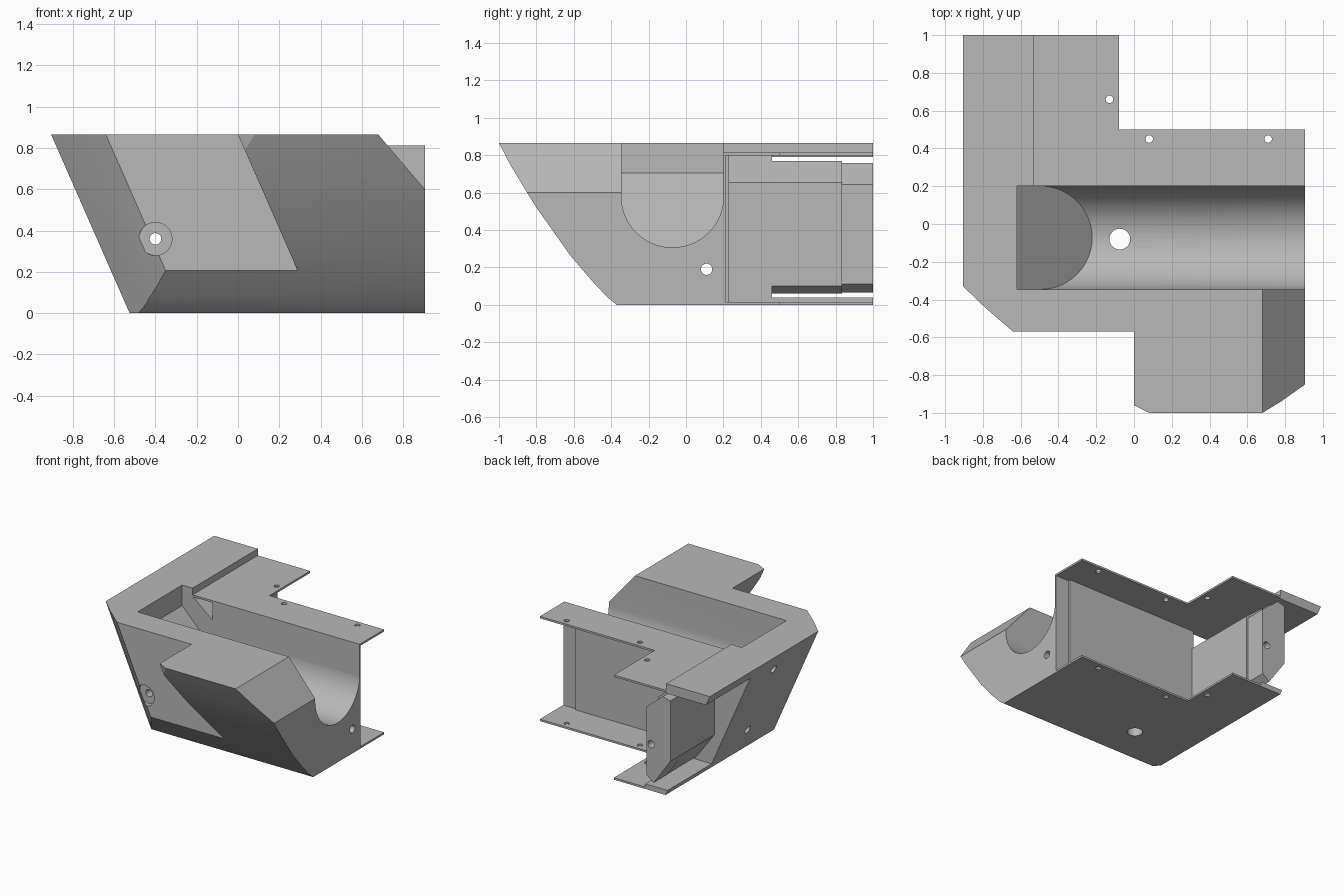
import bpy, bmesh, math
from mathutils import Vector, Matrix

cube = bpy.data.objects.get("Cube")
if cube:
    bpy.data.objects.remove(cube, do_unlink=True)

TOP = 0.865
LEAN = 0.38            # sideways lean of the sloping end over the full height

grey = bpy.data.materials.new("plain_grey")
grey.use_nodes = True
COLOR = (0.48, 0.48, 0.48, 1)
grey.diffuse_color = COLOR
grey.node_tree.nodes["Principled BSDF"].inputs["Base Color"].default_value = COLOR


def loft(name, a, b):
    """Closed solid between two matching outlines."""
    bm = bmesh.new()
    va = [bm.verts.new(p) for p in a]
    vb = [bm.verts.new(p) for p in b]
    bm.faces.new(va)
    bm.faces.new(vb)
    n = len(a)
    for i in range(n):
        j = (i + 1) % n
        bm.faces.new((va[i], va[j], vb[j], vb[i]))
    bmesh.ops.recalc_face_normals(bm, faces=bm.faces)
    mesh = bpy.data.meshes.new(name)
    bm.to_mesh(mesh)
    bm.free()
    mesh.materials.append(grey)
    ob = bpy.data.objects.new(name, mesh)
    bpy.context.collection.objects.link(ob)
    return ob


def prism(name, axis, outline, lo, hi):
    """Extrude an outline along x, y or z."""
    def place(p, t):
        return {"x": (t, p[0], p[1]), "y": (p[0], t, p[1]), "z": (p[0], p[1], t)}[axis]
    return loft(name, [place(p, lo) for p in outline], [place(p, hi) for p in outline])


def box(name, x0, x1, y0, y1, z0, z1):
    return prism(name, "z", [(x0, y0), (x1, y0), (x1, y1), (x0, y1)], z0, z1)


def rod(axis, u, v, r, lo, hi, n=32):
    ring = [(u + r * math.cos(2 * math.pi * i / n), v + r * math.sin(2 * math.pi * i / n))
            for i in range(n)]
    return prism("cutter", axis, ring, lo, hi)


def combine(ob, cutter, op="DIFFERENCE"):
    mod = ob.modifiers.new("cut", "BOOLEAN")
    mod.operation = op
    mod.solver = "EXACT"
    mod.object = cutter
    bpy.context.view_layer.objects.active = ob
    bpy.ops.object.modifier_apply(modifier=mod.name)
    bpy.data.objects.remove(cutter, do_unlink=True)


# main block: leaning plan outline trimmed by the curved underside
plan = [(-0.905, 0.2), (-0.905, -0.33), (-0.78, -0.45), (-0.64, -0.57), (0, -0.57),
        (0, -0.96), (0.08, -1), (0.905, -1), (0.905, 0.2)]
foot = [(x + (LEAN if x < 0.9 else 0), y, 0) for x, y in plan]
body = loft("main_block", foot, [(x, y, TOP) for x, y in plan])
hull = [(-1, TOP), (-0.94, 0.75), (-0.85, 0.6), (-0.8, 0.52), (-0.62, 0.265), (-0.5, 0.125),
        (-0.42, 0.04), (-0.37, 0), (-0.37, -0.2), (0.4, -0.2), (0.4, 1), (-1.07, 1)]
combine(body, prism("cutter", "x", hull, -1.5, 1.5), "INTERSECT")

# bevelled end of the front bulge
combine(body, prism("cutter", "y", [(0.68, TOP), (0.595, 0.965), (1.2, 0.965), (1.2, 0.253)],
                    -1.2, -0.345))

# round-bottomed trough with an upright then sloping end
R, CY, CZ = 0.2735, -0.0725, 0.58
steps = 32
arc = [(CY + R * math.cos(math.pi * (1 + i / steps)), CZ + R * math.sin(math.pi * (1 + i / steps)))
       for i in range(steps + 1)]
trough = prism("cutter", "x", [(CY - R, 1)] + arc + [(CY + R, 1)], -0.62, 1.2)
combine(trough, prism("cutter", "y", [(-0.63, 0.715), (-0.02, 0.105), (-0.63, 0.105)], -1, 1))
combine(body, trough)

# drilled holes in the block
combine(body, rod("z", -0.075, -0.08, 0.055, -0.2, 0.6))
combine(body, rod("x", 0.11, 0.19, 0.03, -1.2, 1.2))
combine(body, rod("y", -0.4, 0.36, 0.08, -1.2, -0.52))
combine(body, rod("y", -0.4, 0.36, 0.028, -1.2, 1.2))
combine(body, rod("x", 0.13, 0.73, 0.03, -1.2, -0.65))

# rear arm: solid root, top and bottom strips, floating post and joining tongue


def lean_x(z):
    return -0.905 + LEAN * (1 - z / TOP)


arm = prism("arm_root", "y", [(lean_x(TOP), TOP), (-0.53, TOP), (-0.53, 0.8), (-0.35, 0.655),
                              (-0.35, 0), (lean_x(0), 0)], 0.2, 0.46)
top_strip = prism("arm_top_strip", "y", [(lean_x(TOP), TOP), (-0.53, TOP), (-0.53, 0.79),
                                         (lean_x(0.79), 0.79)], 0.46, 1)
low_strip = prism("arm_bottom_strip", "y", [(lean_x(0), 0), (-0.35, 0), (-0.35, 0.04),
                                            (lean_x(0.04), 0.04)], 0.46, 1)


def post_outline(s):
    return [(-0.35 - s, 0.1 + s), (-0.35 - s, 0.655 - s), (-0.49 - s, 0.77 - s), (-0.565, 0.74),
            (-0.565, 0.27), (-0.41 - s, 0.06 + s / 2)]


post = prism("arm_post", "y", post_outline(0), 0.46, 0.835)
tongue = prism("arm_tongue", "y", post_outline(0.012), 0.835, 1)
for part in (arm, post, tongue):
    combine(part, rod("y", -0.4, 0.36, 0.028, -0.5, 1.2))

# rear wall behind the trough, with a shallow step near the open end
for name, x0, x1, y1 in (("rear_wall", -0.36, 0.79, 0.23), ("rear_wall_end", 0.79, 0.905, 0.212)):
    wall = box(name, x0, x1, 0.2, y1, 0.015, 0.8)
    combine(wall, rod("x", 0.11, 0.19, 0.03, -1.2, 1.2))

# matching L-shaped flanges with screw holes
for name, x0, z0 in (("top_flange", -0.53, 0.798), ("bottom_flange", -0.35, 0)):
    ell = [(x0, 0.2), (0.905, 0.2), (0.905, 0.5), (-0.08, 0.5), (-0.08, 1), (x0, 1)]
    flange = prism(name, "z", ell, z0, z0 + 0.015)
    for x, y in ((0.08, 0.45), (0.71, 0.45), (-0.13, 0.66)):
        combine(flange, rod("z", x, y, 0.02, -0.5, 1.5, 20))

# smooth the curved faces, keep the edges crisp
bpy.ops.object.select_all(action="DESELECT")
for ob in bpy.context.scene.objects:
    if ob.type == "MESH" and grey.name in ob.data.materials:
        ob.select_set(True)
        bpy.context.view_layer.objects.active = ob
bpy.ops.object.shade_smooth_by_angle(angle=math.radians(20))
